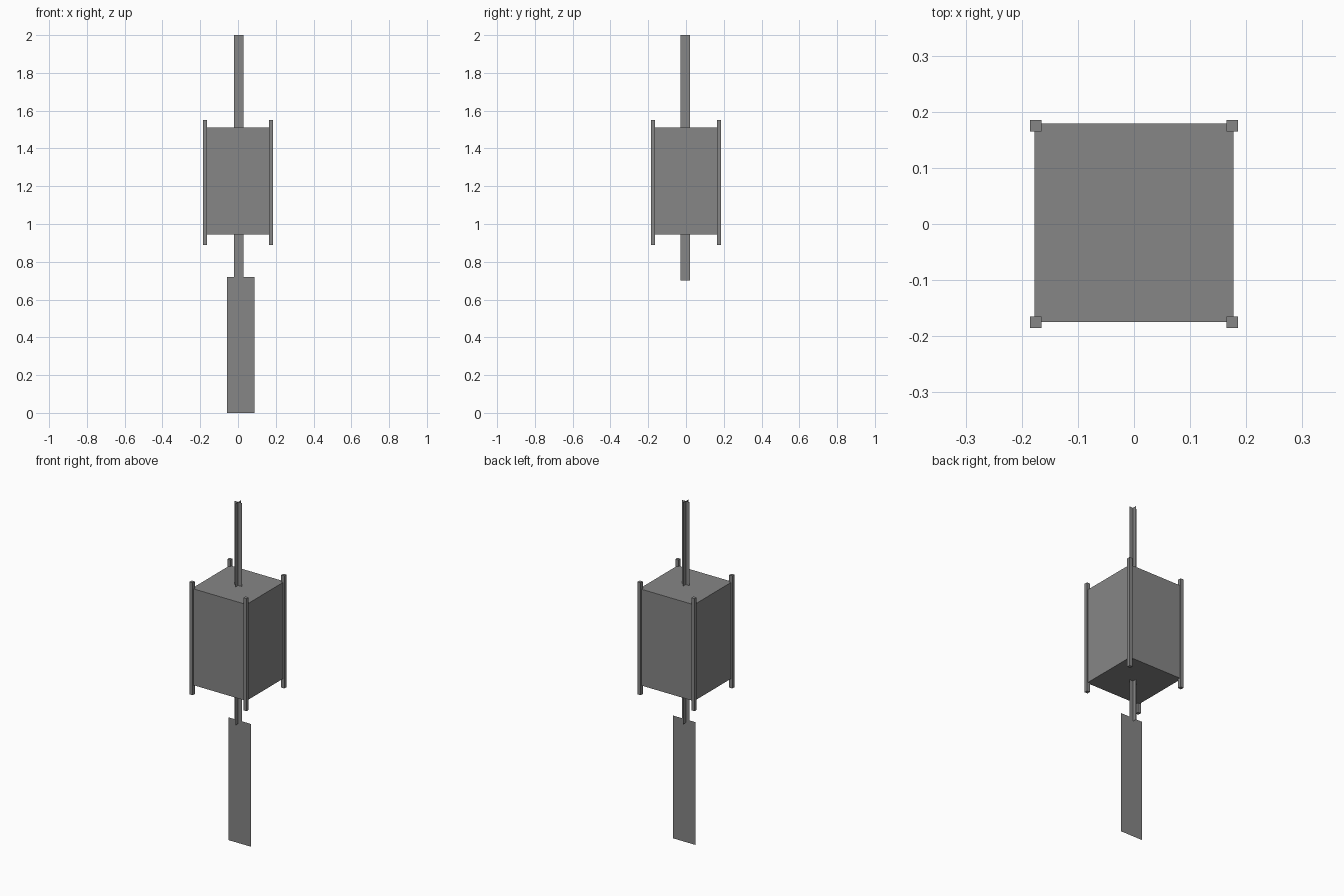
import bpy
import bmesh
from mathutils import Vector

cube = bpy.data.objects.get("Cube")
if cube:
    bpy.data.objects.remove(cube, do_unlink=True)

# Single flat colour
grey = bpy.data.materials.new("mid_grey")
grey.use_nodes = True
colour = (0.24, 0.24, 0.24, 1)
grey.diffuse_color = colour
grey.node_tree.nodes["Principled BSDF"].inputs["Base Color"].default_value = colour


def finish(name, bm):
    mesh = bpy.data.meshes.new(name)
    bm.to_mesh(mesh)
    bm.free()
    mesh.materials.append(grey)
    obj = bpy.data.objects.new(name, mesh)
    bpy.context.collection.objects.link(obj)
    return obj


def box(name, low, high):
    low, high = Vector(low), Vector(high)
    bm = bmesh.new()
    bmesh.ops.create_cube(bm, size=1)
    bmesh.ops.scale(bm, vec=high - low, verts=bm.verts)
    bmesh.ops.translate(bm, vec=(low + high) / 2, verts=bm.verts)
    return finish(name, bm)


def card(name, start, end, bottom, top):
    """Upright flat sheet between two ground points."""
    bm = bmesh.new()
    corners = [(*start, bottom), (*end, bottom), (*end, top), (*start, top)]
    bm.faces.new([bm.verts.new(c) for c in corners])
    return finish(name, bm)


# Lantern body
box("lantern_body", (-0.177, -0.175, 0.945), (0.177, 0.179, 1.51))

# Corner posts
inner, outer = 0.165, 0.185
for side, sx in (("right", -1), ("left", 1)):
    for end, sy in (("front", -1), ("back", 1)):
        xs = sorted((sx * inner, sx * outer))
        ys = sorted((sy * inner, sy * outer))
        box(f"post_{end}_{side}", (xs[0], ys[0], 0.89), (xs[1], ys[1], 1.55))

# Hanging cord made of two crossed sheets
cx, cy, r = 0.004, -0.004, 0.024
card("cord_across", (cx - r, cy), (cx + r, cy), 0.70, 2.0)
card("cord_along", (cx, cy - r), (cx, cy + r), 0.70, 2.0)

# Paper tag
card("paper_tag", (-0.058, cy), (0.087, cy), 0, 0.72)
